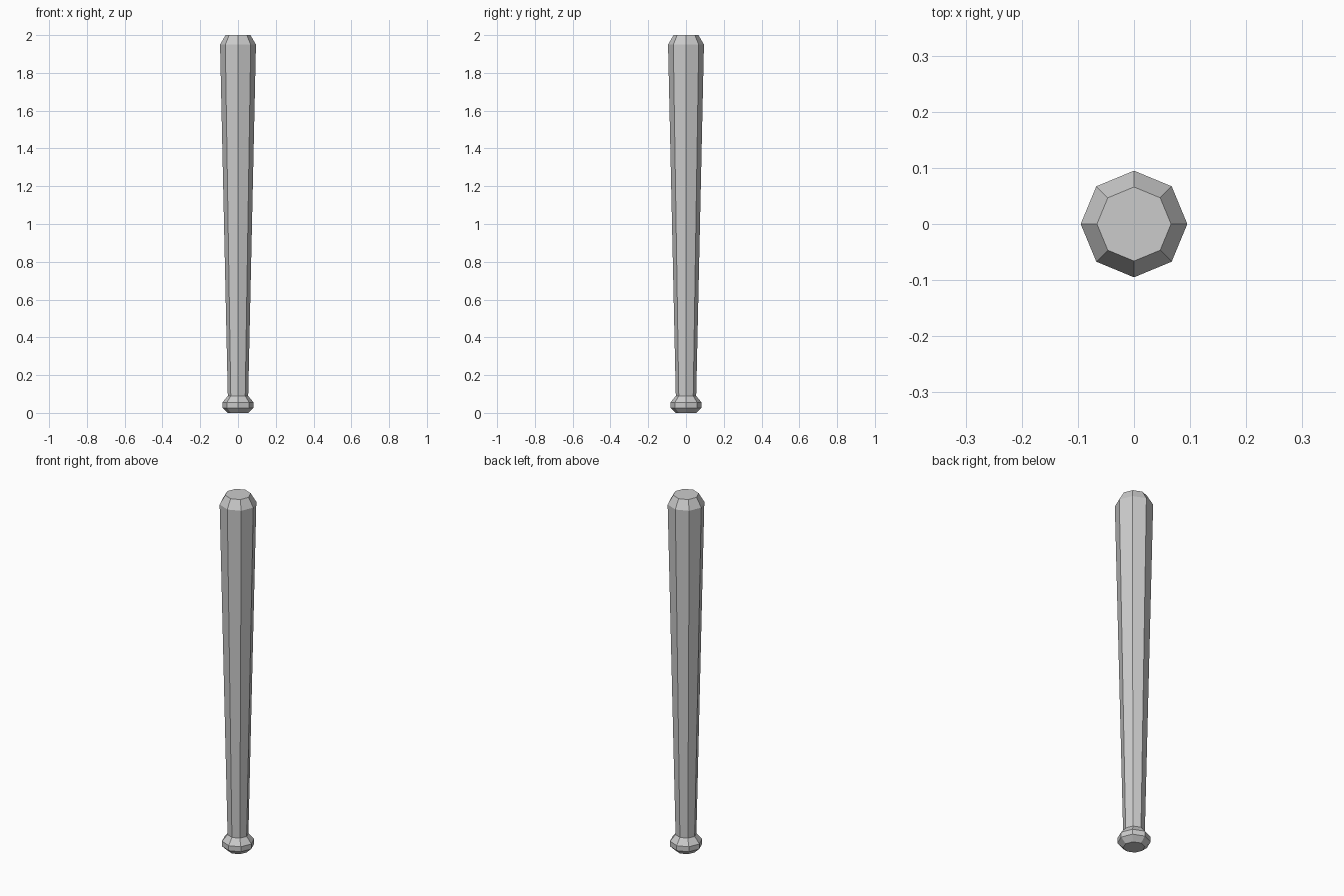
import bpy, bmesh
from math import cos, sin, tau

if "Cube" in bpy.data.objects:
    bpy.data.objects.remove(bpy.data.objects["Cube"])

SIDES = 8


def lathe(name, profile):
    """Revolve (radius, z) points into a flat-faced, capped solid."""
    bm = bmesh.new()
    rings = [[bm.verts.new((r * cos(tau * i / SIDES), r * sin(tau * i / SIDES), z))
              for i in range(SIDES)] for r, z in profile]
    for low, high in zip(rings, rings[1:]):
        for i in range(SIDES):
            j = (i + 1) % SIDES
            bm.faces.new((low[i], low[j], high[j], high[i]))
    bm.faces.new(rings[0][::-1])
    bm.faces.new(rings[-1])
    mesh = bpy.data.meshes.new(name)
    bm.to_mesh(mesh)
    bm.free()
    obj = bpy.data.objects.new(name, mesh)
    bpy.context.collection.objects.link(obj)
    return obj


# Bat: rounded knob, tapered shaft, chamfered tip
lathe("bat", [
    (0.054, 0.0), (0.083, 0.027), (0.083, 0.055),  # knob
    (0.054, 0.09), (0.095, 1.95),                  # shaft
    (0.066, 2.0),                                  # tip
])
